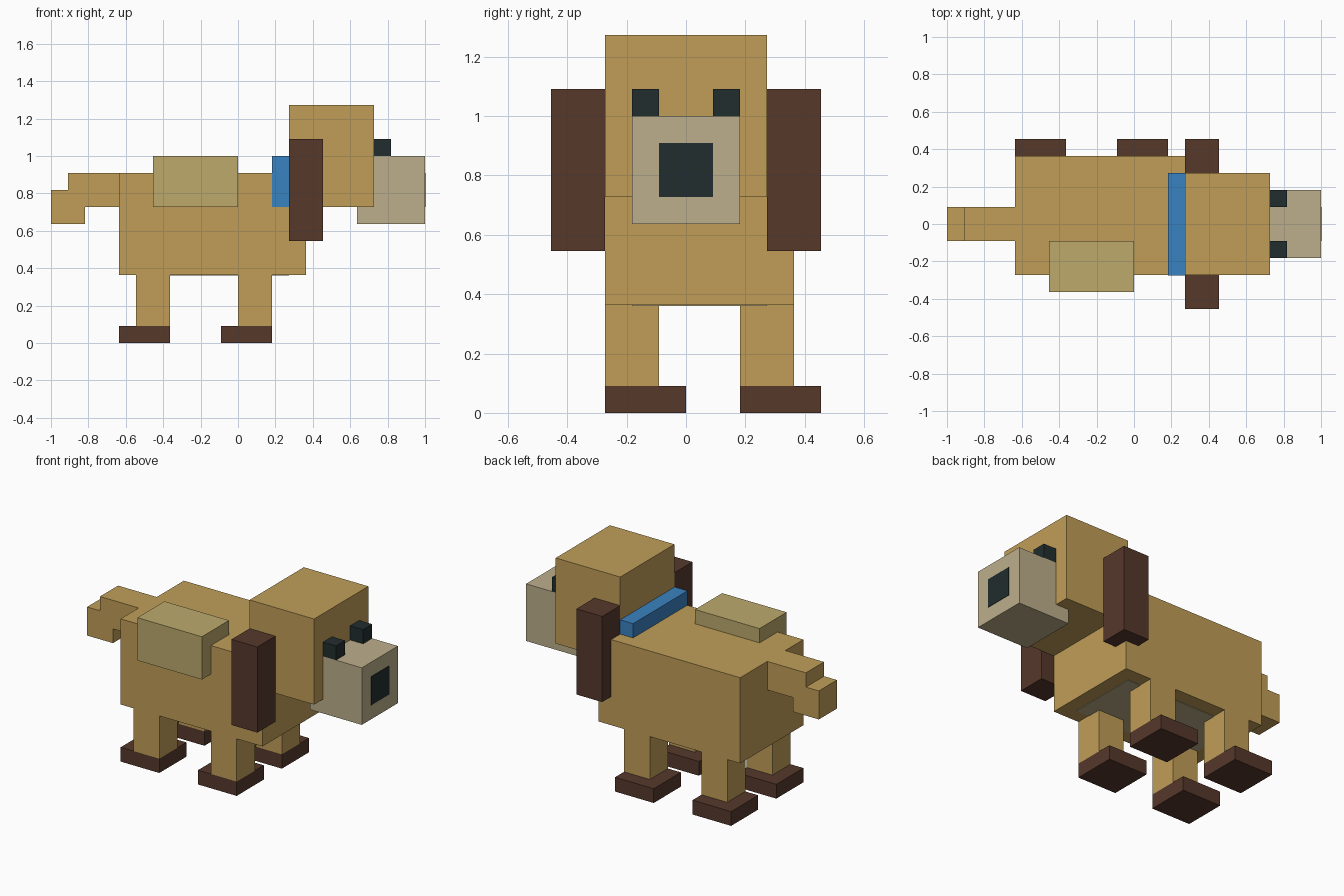
import bpy

cube = bpy.data.objects.get("Cube")
if cube:
    bpy.data.objects.remove(cube, do_unlink=True)

U = 1 / 11      # one block of the building grid
P = 0.035       # plate thickness in blocks


def linear(c):
    c /= 255
    return c / 12.92 if c <= 0.04045 else ((c + 0.055) / 1.055) ** 2.4


def material(name, r, g, b):
    col = (linear(r), linear(g), linear(b), 1)
    m = bpy.data.materials.new(name)
    m.use_nodes = True
    m.diffuse_color = col
    bsdf = next(n for n in m.node_tree.nodes if n.type == 'BSDF_PRINCIPLED')
    bsdf.inputs["Base Color"].default_value = col
    bsdf.inputs["Roughness"].default_value = 0.8
    return m


tan = material("tan fur", 192, 158, 88)
straw = material("straw patch", 188, 170, 108)
cream = material("cream fur", 189, 175, 140)
brown = material("dark brown fur", 86, 56, 43)
black = material("blue black", 34, 45, 46)
blue = material("collar blue", 58, 130, 192)


def block(name, mat, x, y, z):
    """Box spanning the given (min, max) ranges in grid blocks."""
    spans = (x, y, z)
    bpy.ops.mesh.primitive_cube_add(size=1)
    ob = bpy.context.object
    ob.name = ob.data.name = name
    ob.location = [(a + b) / 2 * U for a, b in spans]
    ob.scale = [(b - a) * U for a, b in spans]
    bpy.ops.object.transform_apply(location=True, rotation=False, scale=True)
    ob.data.materials.append(mat)
    return ob


# Trunk, with a pale belly panel and a saddle patch on one flank
block("body", tan, (-7, 4), (-3, 4), (4, 10))
block("belly_panel", cream, (-6, 3), (-2, 3), (4 - P, 4 + P))
block("flank_patch", straw, (-5, 0), (-4, -1), (8, 11))

# Tail with a drooping tip
block("tail", tan, (-10, -7), (-1, 1), (8, 10))
block("tail_tip", tan, (-11, -9), (-1, 1), (7, 9))

# Head, muzzle and collar
block("head", tan, (3, 8), (-3, 3), (8, 14))
block("muzzle", cream, (7, 11), (-2, 2), (7, 11))
block("nose", black, (11 - P, 11 + P), (-1, 1), (8, 10))
block("collar", blue, (2, 3), (-3 - P, 3), (8, 11))

# Eyes and hanging ears on both sides of the head
for side, s in (("near", -1), ("far", 1)):
    block(side + "_eye", black, (8, 9), sorted((s, 2 * s)), (11, 12))
    block(side + "_ear", brown, (3, 5), sorted((3 * s, 5 * s)), (6, 12))

# Four legs, each on a wider paw
for end, x in (("hind", -6), ("fore", 0)):
    for side, y in (("near", -3), ("far", 2)):
        block(f"{side}_{end}_leg", tan, (x, x + 2), (y, y + 2), (1, 4))
        block(f"{side}_{end}_paw", brown, (x - 1, x + 2), (y, y + 3), (0, 1))
